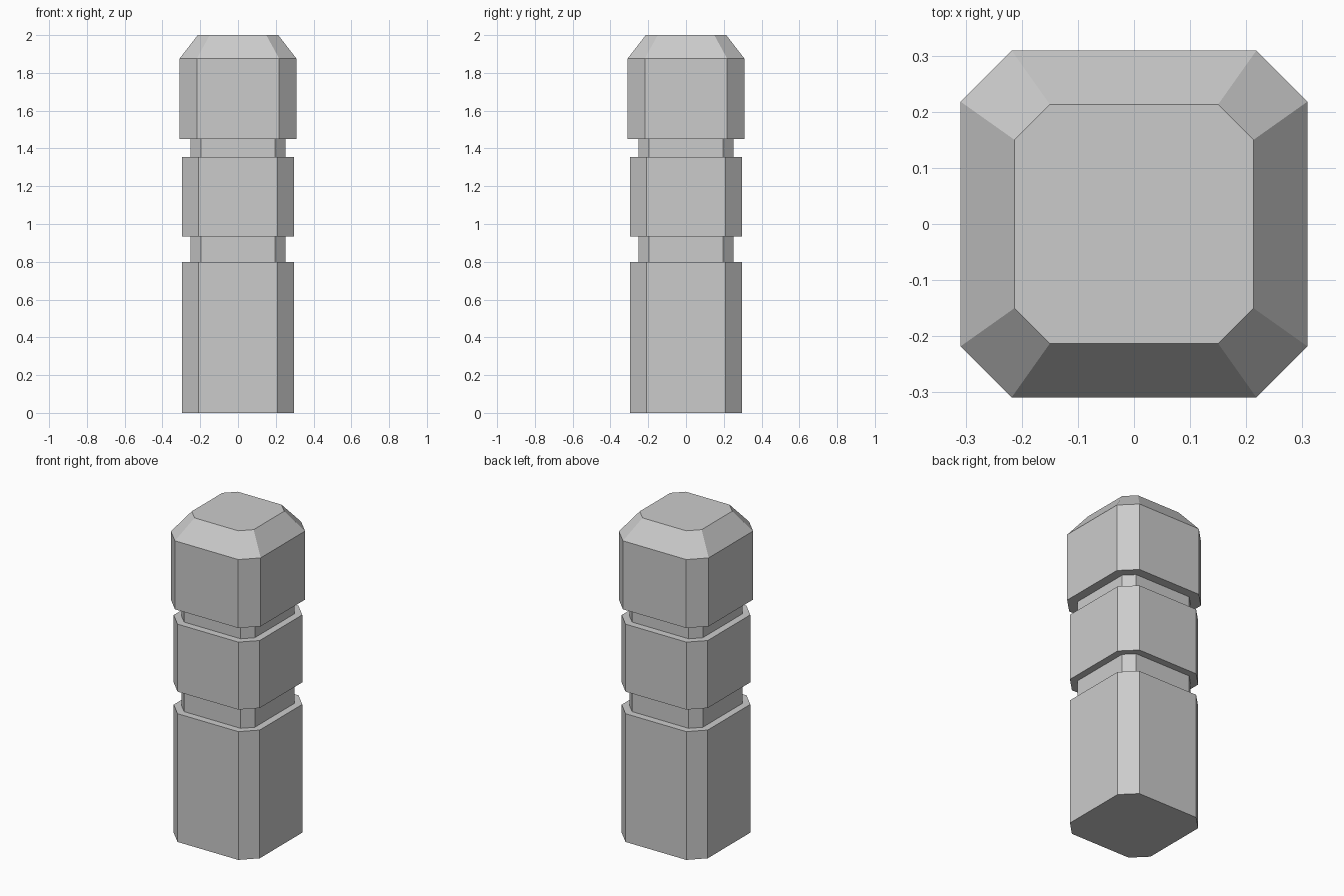
import bpy, bmesh

if "Cube" in bpy.data.objects:
    bpy.data.objects.remove(bpy.data.objects["Cube"])


def octagon(bm, half, flat, z):
    """Ring of a chamfered square: half = half width, flat = half length of the straight side."""
    pts = []
    for c, s in ((1, 0), (0, 1), (-1, 0), (0, -1)):
        for x, y in ((half, -flat), (half, flat)):
            pts.append((x * c - y * s, x * s + y * c, z))
    return [bm.verts.new(p) for p in pts]


# Post profile from the ground up: half width, half flat side, height
profile = [
    (0.296, 0.209, 0.0), (0.296, 0.209, 0.798),      # base block
    (0.252, 0.195, 0.798), (0.252, 0.195, 0.935),    # lower groove
    (0.296, 0.209, 0.935), (0.296, 0.209, 1.355),    # middle block
    (0.252, 0.195, 1.355), (0.252, 0.195, 1.45),     # upper groove
    (0.309, 0.218, 1.45), (0.309, 0.218, 1.876),     # head block
    (0.213, 0.15, 2.0),                              # bevelled top
]

# Loft the rings into one closed bollard
bm = bmesh.new()
rings = [octagon(bm, *p) for p in profile]
for lower, upper in zip(rings, rings[1:]):
    for i in range(8):
        j = (i + 1) % 8
        bm.faces.new((lower[i], lower[j], upper[j], upper[i]))
bm.faces.new(rings[0][::-1])
bm.faces.new(rings[-1])
bmesh.ops.recalc_face_normals(bm, faces=bm.faces)

mesh = bpy.data.meshes.new("bollard")
bm.to_mesh(mesh)
bm.free()
bpy.context.collection.objects.link(bpy.data.objects.new("bollard", mesh))
